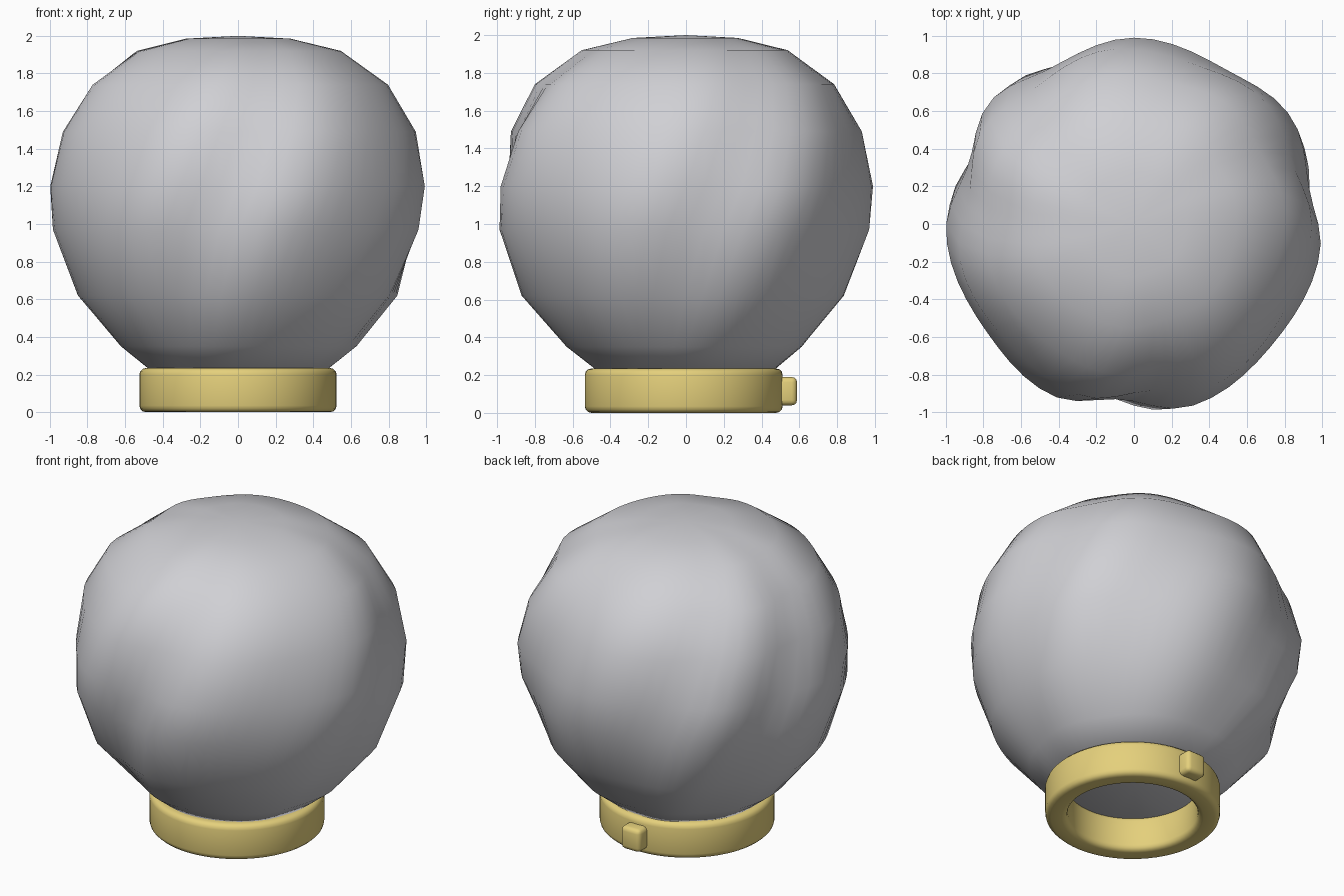
import bpy, bmesh, math
from mathutils import Vector

cube = bpy.data.objects.get("Cube")
if cube:
    bpy.data.objects.remove(cube, do_unlink=True)


def make_material(name, color):
    mat = bpy.data.materials.new(name)
    mat.use_nodes = True
    mat.diffuse_color = (*color, 1)
    mat.node_tree.nodes["Principled BSDF"].inputs["Base Color"].default_value = (*color, 1)
    return mat


def finish(name, bm, mat, angle):
    bmesh.ops.recalc_face_normals(bm, faces=bm.faces)
    mesh = bpy.data.meshes.new(name)
    bm.to_mesh(mesh)
    bm.free()
    obj = bpy.data.objects.new(name, mesh)
    bpy.context.collection.objects.link(obj)
    mesh.materials.append(mat)
    bpy.ops.object.select_all(action="DESELECT")
    obj.select_set(True)
    bpy.context.view_layer.objects.active = obj
    bpy.ops.object.shade_smooth_by_angle(angle=math.radians(angle))
    return obj


def lathe(profile, segments, closed=False, shape=lambda a, z: 1):
    """Rings of vertices around z; shape scales the radius by angle and height."""
    bm = bmesh.new()
    rings = []
    for r, z in profile:
        angles = [math.tau * i / segments for i in range(segments)]
        rings.append([bm.verts.new((r * shape(a, z) * math.cos(a),
                                    r * shape(a, z) * math.sin(a), z)) for a in angles])
    pairs = list(zip(rings, rings[1:]))
    if closed:
        pairs.append((rings[-1], rings[0]))
    for low, high in pairs:
        for i in range(segments):
            j = (i + 1) % segments
            bm.faces.new((low[i], low[j], high[j], high[i]))
    return bm, rings


def cap(bm, ring, z):
    center = bm.verts.new((0, 0, z))
    for i, vert in enumerate(ring):
        bm.faces.new((vert, ring[(i + 1) % len(ring)], center))


grey = make_material("frosted grey", (0.63, 0.63, 0.66))
brass = make_material("pale brass", (0.78, 0.63, 0.20))

# Globe: uneven lobes (angle, radius) that twist with height and fade at both ends
LOBES = [(9, 0.95), (33, 1.01), (59, 0.955), (88, 0.99), (117, 0.94), (138, 1.005),
         (159, 0.935), (181, 1.0), (213, 0.97), (243, 1.01), (264, 0.935), (286, 1.015),
         (320, 0.975), (350, 1.0), (369, 0.95)]


def swirl(angle, z):
    height = z - 1.15
    turn = (math.degrees(angle) - 32 * height - 9) % 360 + 9
    strength = 1 - 0.85 * height ** 2
    for (a0, r0), (a1, r1) in zip(LOBES, LOBES[1:]):
        if a0 <= turn <= a1:
            blend = 0.5 - 0.5 * math.cos(math.pi * (turn - a0) / (a1 - a0))
            return 1 + strength * (r0 + (r1 - r0) * blend - 1)


globe_profile = [(0.465, 0.22), (0.63, 0.35), (0.86, 0.62), (0.985, 0.97), (1.0, 1.2),
                 (0.945, 1.49), (0.8, 1.74), (0.55, 1.92), (0.28, 1.985)]
bm, rings = lathe(globe_profile, 60, shape=swirl)
cap(bm, rings[-1], 2)
cap(bm, rings[0], 0.22)
finish("globe", bm, grey, 50)

# Collar: thick ring with rounded edges
INNER, OUTER, LOW, HIGH, ROUND = 0.39, 0.524, 0, 0.235, 0.035
corners = [(OUTER - ROUND, LOW + ROUND, -90), (OUTER - ROUND, HIGH - ROUND, 0),
           (INNER + ROUND, HIGH - ROUND, 90), (INNER + ROUND, LOW + ROUND, 180)]
section = []
for r, z, start in corners:
    for step in range(4):
        t = math.radians(start + 30 * step)
        section.append((r + ROUND * math.cos(t), z + ROUND * math.sin(t)))
bm, _ = lathe(section, 64, closed=True)
collar = finish("collar", bm, brass, 40)
collar.location.y = -0.012

# Catch: small rounded block on the back of the collar
bm = bmesh.new()
bmesh.ops.create_cube(bm, size=1)
bmesh.ops.scale(bm, vec=Vector((0.14, 0.13, 0.15)), verts=bm.verts)
bmesh.ops.bevel(bm, geom=bm.edges[:], offset=0.028, segments=3, profile=0.5, affect="EDGES")
catch = finish("catch", bm, brass, 40)
catch.location = (0, 0.523, 0.115)
